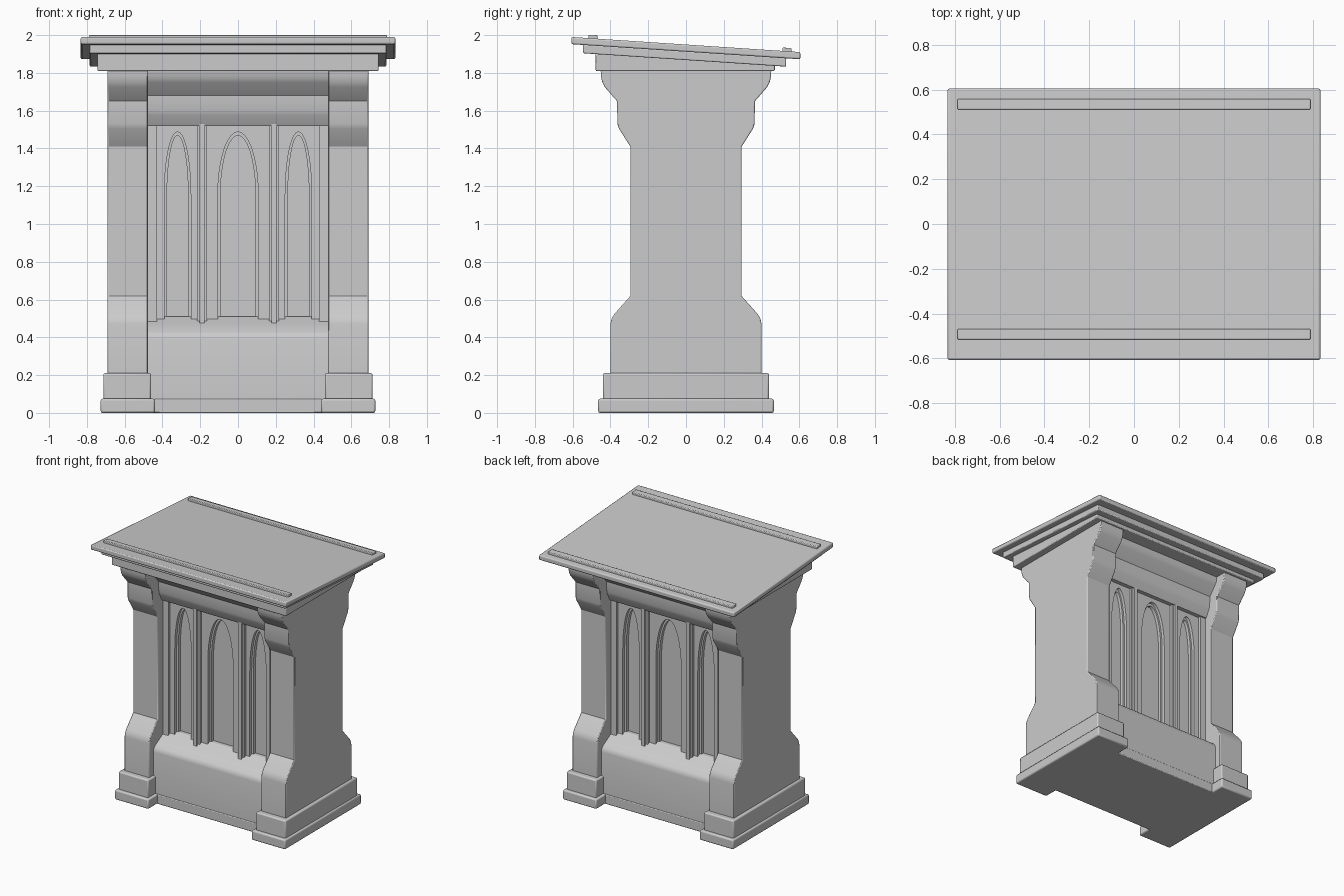
import bpy, bmesh, math

cube = bpy.data.objects.get("Cube")
if cube:
    bpy.data.objects.remove(cube, do_unlink=True)

stone = bpy.data.materials.new("grey_stone")
stone.use_nodes = True
GREY = (0.6, 0.6, 0.6, 1)
stone.diffuse_color = GREY
stone.node_tree.nodes["Principled BSDF"].inputs["Base Color"].default_value = GREY


def finish(obj, bevel=0.0, angle=30):
    """Material, soft edges and smooth shading."""
    obj.data.materials.clear()
    obj.data.materials.append(stone)
    if bevel:
        mod = obj.modifiers.new("soft_edges", 'BEVEL')
        mod.width, mod.segments = bevel, 2
        mod.limit_method, mod.angle_limit = 'ANGLE', math.radians(50)
    bpy.ops.object.select_all(action='DESELECT')
    obj.select_set(True)
    bpy.context.view_layer.objects.active = obj
    bpy.ops.object.shade_smooth_by_angle(angle=math.radians(angle))
    return obj


def extrude_profile(name, outline, x0, x1, bevel=0.0):
    """Sweep a closed (y, z) outline from x0 to x1."""
    bm = bmesh.new()
    face = bm.faces.new([bm.verts.new((x0, y, z)) for y, z in outline])
    moved = bmesh.ops.extrude_face_region(bm, geom=[face])["geom"]
    for v in moved:
        if isinstance(v, bmesh.types.BMVert):
            v.co.x = x1
    bmesh.ops.recalc_face_normals(bm, faces=bm.faces)
    mesh = bpy.data.meshes.new(name)
    bm.to_mesh(mesh)
    bm.free()
    obj = bpy.data.objects.new(name, mesh)
    bpy.context.collection.objects.link(obj)
    return finish(obj, bevel)


def box(name, x, y, z, bevel=0.0):
    outline = [(y[0], z[0]), (y[1], z[0]), (y[1], z[1]), (y[0], z[1])]
    return extrude_profile(name, outline, x[0], x[1], bevel)


def both_sides(half):
    """Close a (y, z) half profile by mirroring it in y."""
    return half + [(-y, z) for y, z in reversed(half)]


def arch(cx, w, bottom=0.45, spring=1.15, top=1.485, steps=9):
    """Tall arched opening outline in (x, z)."""
    pts = [(cx - w, bottom), (cx + w, bottom)]
    for i in range(2 * steps + 1):
        t = math.pi * i / (2 * steps)
        pts.append((cx + w * math.cos(t), spring + (top - spring) * math.sin(t)))
    return pts


def arcade_plate(name, y, thickness, inset):
    """Upright plate pierced by three arched openings."""
    curve = bpy.data.curves.new(name, 'CURVE')
    curve.dimensions, curve.fill_mode = '2D', 'BOTH'
    curve.extrude = thickness / 2
    loops = [[(-0.48, 0.42), (0.48, 0.42), (0.48, 1.55), (-0.48, 1.55)]]
    for cx, w in ((-0.32, 0.07), (0, 0.107), (0.32, 0.07)):
        loops.append(arch(cx, w - inset, top=1.488 - 1.4 * inset))
    for pts in loops:
        spline = curve.splines.new('POLY')
        spline.points.add(len(pts) - 1)
        spline.use_cyclic_u = True
        for p, (x, z) in zip(spline.points, pts):
            p.co = (x, z, 0, 1)
    temp = bpy.data.objects.new(name + "_outline", curve)
    bpy.context.collection.objects.link(temp)
    bpy.context.view_layer.update()
    graph = bpy.context.evaluated_depsgraph_get()
    mesh = bpy.data.meshes.new_from_object(temp.evaluated_get(graph))
    bpy.data.objects.remove(temp, do_unlink=True)
    obj = bpy.data.objects.new(name, mesh)
    bpy.context.collection.objects.link(obj)
    obj.rotation_euler.x = math.pi / 2
    obj.location.y = y
    finish(obj)


# Side piers with stepped feet
pier = [(0.40, 0.18), (0.40, 0.47), (0.395, 0.497), (0.38, 0.523), (0.295, 0.618),
        (0.295, 1.41), (0.355, 1.505), (0.363, 1.53), (0.365, 1.65), (0.43, 1.725),
        (0.443, 1.75), (0.45, 1.78), (0.452, 1.82)]
for side, s in (("left", 1), ("right", -1)):
    extrude_profile(side + "_pier", both_sides(pier), s * 0.477, s * 0.69, 0.006)
    box(side + "_pier_foot", (s * 0.46, s * 0.713), (-0.44, 0.44), (0.05, 0.21), 0.01)
    box(side + "_pier_plinth", (s * 0.44, s * 0.727), (-0.465, 0.465), (0, 0.075), 0.01)

# Centre body: plinth, dado with sloping sill, core and lintel
box("centre_plinth", (-0.46, 0.46), (-0.355, 0.355), (0, 0.075), 0.006)
dado = [(0.35, 0.05), (0.35, 0.39), (0.345, 0.412), (0.33, 0.43), (0.25, 0.475), (0.19, 0.51)]
extrude_profile("dado", both_sides(dado), -0.48, 0.48)
box("core", (-0.48, 0.48), (-0.165, 0.165), (0.3, 1.7))
lintel = [(0.245, 1.52), (0.275, 1.575), (0.284, 1.6), (0.287, 1.68), (0.345, 1.75),
          (0.36, 1.775), (0.365, 1.82)]
extrude_profile("lintel", both_sides(lintel), -0.48, 0.48)

# Arched panels and mullions on the front and back
for face, d in (("front", -1), ("back", 1)):
    arcade_plate(face + "_arch_moulding", d * 0.176, 0.028, 0.014)
    arcade_plate(face + "_arch_panel", d * 0.2, 0.028, 0)
    for side, s in (("left", 1), ("right", -1)):
        tag = face + "_" + side
        box(tag + "_jamb", (s * 0.43, s * 0.48), (d * 0.17, d * 0.235), (0.46, 1.53))
        box(tag + "_mullion", (s * 0.163, s * 0.217), (d * 0.17, d * 0.232), (0.48, 1.53))
        box(tag + "_mullion_rib", (s * 0.177, s * 0.203), (d * 0.17, d * 0.25), (0.47, 1.53))

# Sloping top: cornice, moulding, board and two ledges
SLOPE = -0.066


def sloped(name, half_x, y0, y1, low, high, bevel, flat_base=None):
    """Slab following the slope; low and high are heights at y = 0."""
    base = [(y, low + SLOPE * y if flat_base is None else flat_base) for y in (y0, y1)]
    top = [(y, high + SLOPE * y) for y in (y1, y0)]
    extrude_profile(name, base + top, -half_x, half_x, bevel)


sloped("cornice", 0.745, -0.478, 0.47, 0, 1.88, 0.006, flat_base=1.81)
sloped("cornice_moulding", 0.785, -0.545, 0.53, 1.868, 1.915, 0.006)
sloped("reading_board", 0.833, -0.607, 0.605, 1.912, 1.95, 0.008)
for name, y in (("front_ledge", -0.492), ("back_ledge", 0.535)):
    sloped(name, 0.788, y - 0.024, y + 0.024, 1.93, 1.968, 0.005)
